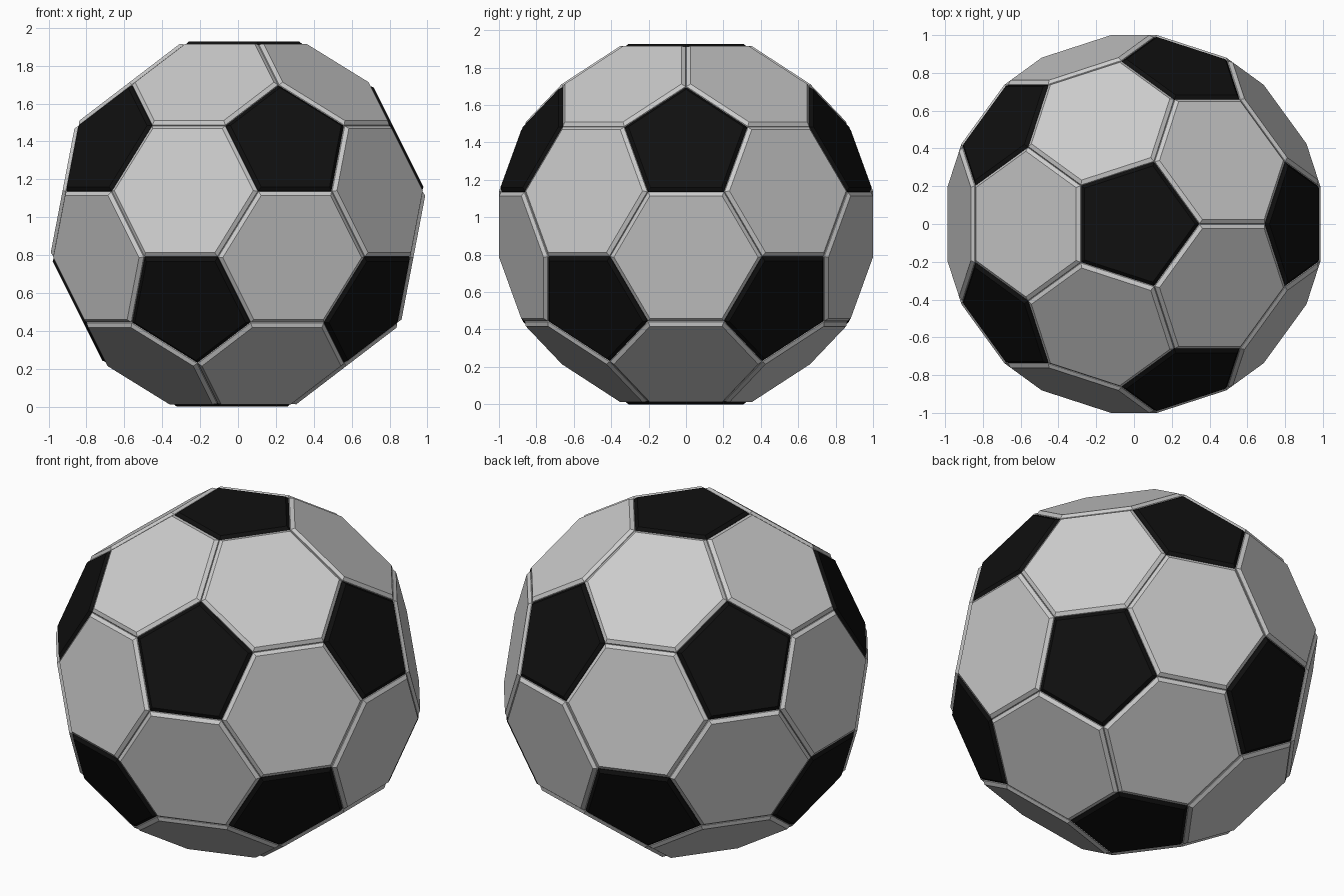
import bpy, bmesh, math
from mathutils import Vector
from itertools import combinations

if "Cube" in bpy.data.objects:
    bpy.data.objects.remove(bpy.data.objects["Cube"])

EDGE = 0.405          # panel edge length
BEVEL = 0.017         # chamfer on each panel rim
CENTRE_Z = 0.9635
R = 3 * EDGE * math.sin(math.radians(72))   # icosahedron radius


# Icosahedron corners standing on a pole
def ring(sign, turn):
    s, c = 2 / math.sqrt(5), sign / math.sqrt(5)
    return [Vector((s * math.cos(math.radians(72 * i + turn)),
                    s * math.sin(math.radians(72 * i + turn)), c)) * R for i in range(5)]


corners = [Vector((0, 0, R)), Vector((0, 0, -R))] + ring(1, 0) + ring(-1, 36)


def near(p, q):
    return 0.1 < (p - q).length < 3 * EDGE * 1.1


# One raised panel: straight wall, chamfer, flat top
def add_panel(bm, pts, height):
    c = sum(pts, Vector()) / len(pts)
    n = c.normalized()
    u = (pts[0] - c).normalized()
    v = n.cross(u)
    pts = sorted(pts, key=lambda p: math.atan2((p - c).dot(v), (p - c).dot(u)) % (2 * math.pi - 1e-4))
    apothem = ((pts[0] + pts[1]) / 2 - c).length
    lift = Vector((0, 0, CENTRE_Z))
    k = 1 - BEVEL / apothem
    levels = [pts,
              [p + n * (height - BEVEL) for p in pts],
              [c + (p - c) * k + n * height for p in pts]]
    rings = [[bm.verts.new(p + lift) for p in lv] for lv in levels]
    for lo, hi in zip(rings, rings[1:]):
        for i in range(len(lo)):
            j = (i + 1) % len(lo)
            bm.faces.new((lo[i], lo[j], hi[j], hi[i]))
    bm.faces.new(rings[-1])


def make_object(name, panels, height, colour=None):
    bm = bmesh.new()
    for pts in panels:
        add_panel(bm, pts, height)
    mesh = bpy.data.meshes.new(name)
    bm.to_mesh(mesh)
    bm.free()
    ob = bpy.data.objects.new(name, mesh)
    bpy.context.collection.objects.link(ob)
    if colour:
        mat = bpy.data.materials.new(name + "_colour")
        mat.diffuse_color = colour
        mat.use_nodes = True
        mat.node_tree.nodes["Principled BSDF"].inputs["Base Color"].default_value = mat.diffuse_color
        mesh.materials.append(mat)


# Black pentagons: each icosahedron corner cut off at a third of its edges
pentagons = [[a + (b - a) / 3 for b in corners if near(a, b)] for a in corners]

# Grey hexagons: what remains of each icosahedron triangle
hexagons = [[p + (q - p) / 3 for p in t for q in t if p is not q]
            for t in combinations(corners, 3)
            if all(near(p, q) for p, q in combinations(t, 2))]

make_object("pentagon_panels", pentagons, 0.021, (0.005, 0.005, 0.005, 1))
make_object("hexagon_panels", hexagons, 0.0245)
